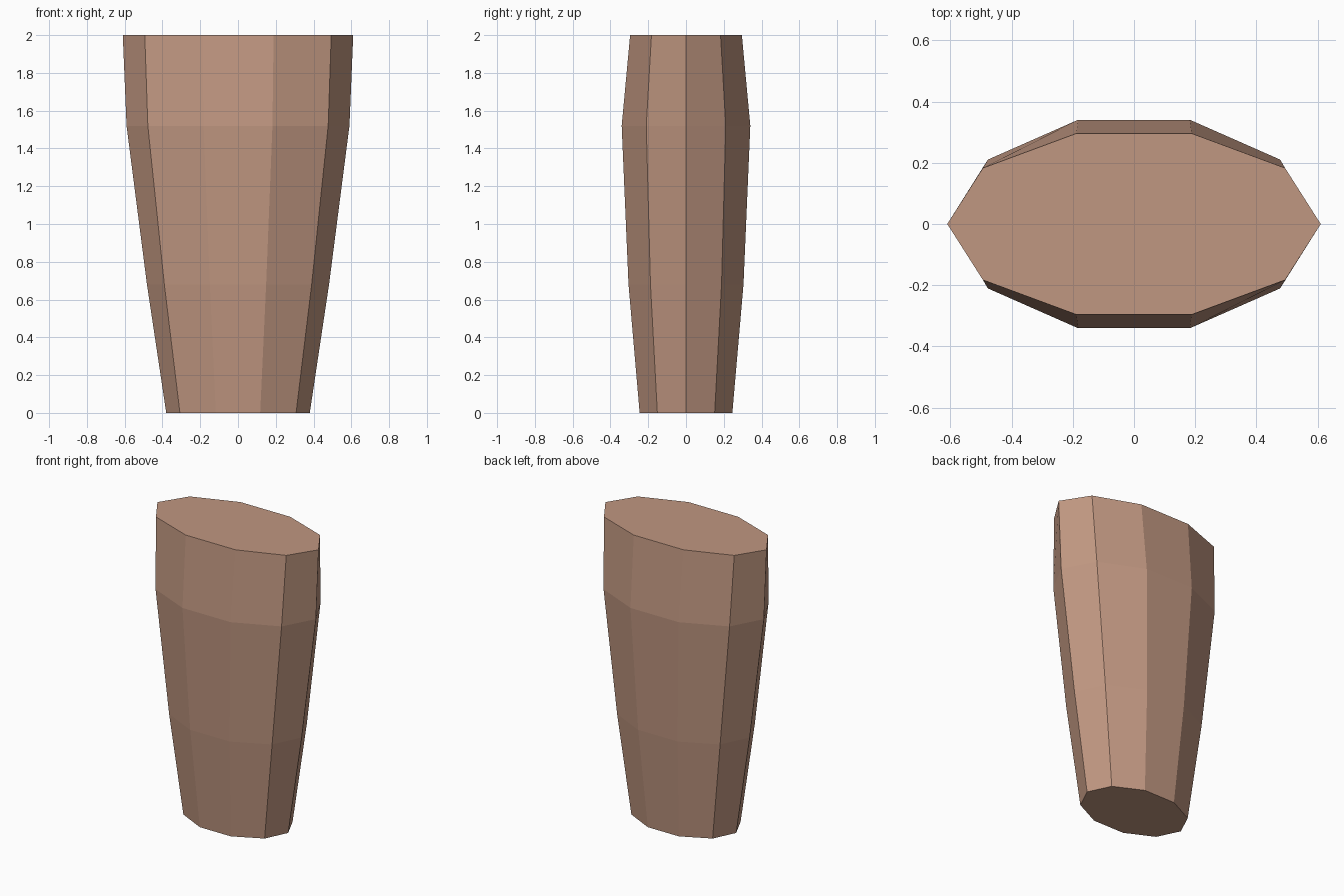
import bpy, bmesh
from math import sin, cos, tau

if "Cube" in bpy.data.objects:
    bpy.data.objects.remove(bpy.data.objects["Cube"])

SIDES = 10
# height, half width, depth radius of each ring
RINGS = [(0, 0.38, 0.258), (0.68, 0.482, 0.32), (1.52, 0.59, 0.358), (2, 0.61, 0.311)]

# tapered ten-sided oval body
bm = bmesh.new()
loops = [[bm.verts.new((rx * cos(tau * i / SIDES), ry * sin(tau * i / SIDES), z))
          for i in range(SIDES)] for z, rx, ry in RINGS]
for a, b in zip(loops, loops[1:]):
    for i in range(SIDES):
        j = (i + 1) % SIDES
        bm.faces.new((a[i], a[j], b[j], b[i]))
# flat end caps
bm.faces.new(loops[0][::-1])
bm.faces.new(loops[-1])

mesh = bpy.data.meshes.new("tapered_body")
bm.to_mesh(mesh)
bm.free()
body = bpy.data.objects.new("tapered_body", mesh)
bpy.context.collection.objects.link(body)

# tan surface
mat = bpy.data.materials.new("tan")
mat.diffuse_color = (0.53, 0.31, 0.22, 1)
mat.use_nodes = True
mat.node_tree.nodes["Principled BSDF"].inputs["Base Color"].default_value = mat.diffuse_color
mesh.materials.append(mat)
